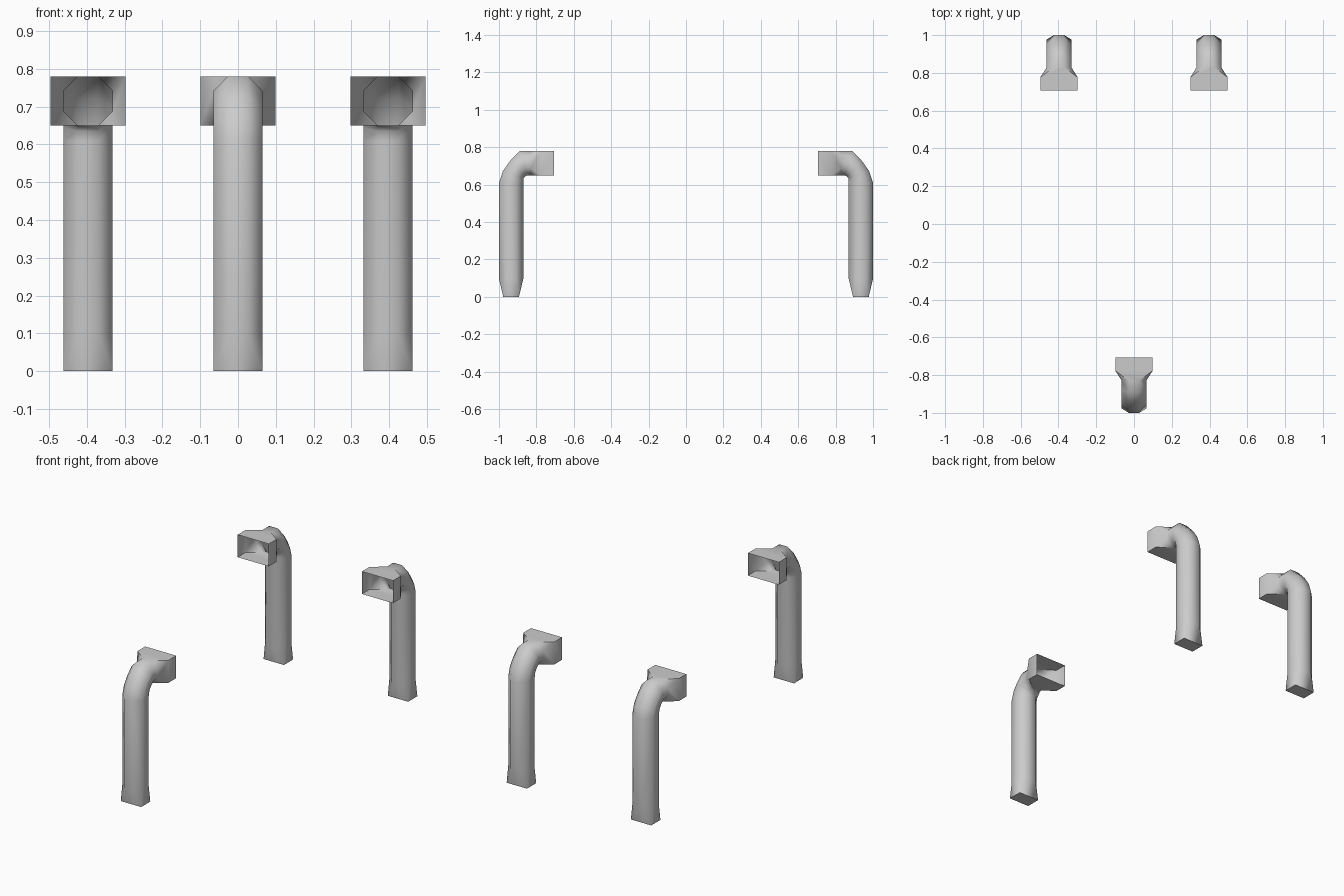
import bpy, bmesh, math
from mathutils import Vector

if "Cube" in bpy.data.objects:
    bpy.data.objects.remove(bpy.data.objects["Cube"])

R = 0.065   # half width of the tube
W = 0.099   # half width of the mouth
OCT = 0.414  # corner fraction: octagon; 1.0 gives a rectangle

# Sections along the pipe: outer (y, z), inner (y, z), half width, corner fraction
SECTIONS = [
    ((-0.977, 0.0), (-0.893, 0.0), R, 1.0),        # flattened foot
    ((-1.0, 0.097), (-0.87, 0.097), R, OCT),
    ((-1.0, 0.61), (-0.87, 0.61), R, OCT),         # bend
    ((-0.98, 0.67), (-0.868, 0.635), R, OCT),
    ((-0.945, 0.722), (-0.86, 0.643), R, OCT),
    ((-0.89, 0.78), (-0.85, 0.65), R, OCT),
    ((-0.83, 0.78), (-0.83, 0.65), R, OCT),        # flare to mouth
    ((-0.776, 0.78), (-0.776, 0.65), W, 1.0),
    ((-0.706, 0.78), (-0.706, 0.65), W, 1.0),
]


def ring(bm, outer, inner, a, c, x0, side):
    o, i = Vector(outer), Vector(inner)
    mid, half = (o + i) / 2, (o - i) / 2
    verts = []
    for u, v in [(1, c), (c, 1), (-c, 1), (-1, c), (-1, -c), (-c, -1), (c, -1), (1, -c)]:
        p = mid + half * v
        verts.append(bm.verts.new((x0 + a * u, p.x * side, p.y)))
    return verts


def pipe_leg(name, x0, side):
    bm = bmesh.new()
    rings = [ring(bm, *s, x0, side) for s in SECTIONS]
    for r, s in zip(rings, rings[1:]):
        for k in range(8):
            n = (k + 1) % 8
            bm.faces.new((r[k], r[n], s[n], s[k]))
    bm.faces.new(rings[0])   # closed foot, open mouth
    bmesh.ops.remove_doubles(bm, verts=bm.verts, dist=1e-4)
    bmesh.ops.recalc_face_normals(bm, faces=bm.faces)
    me = bpy.data.meshes.new(name)
    bm.to_mesh(me)
    bm.free()
    for p in me.polygons:
        p.use_smooth = True
    me.set_sharp_from_angle(angle=math.radians(55))
    ob = bpy.data.objects.new(name, me)
    bpy.context.collection.objects.link(ob)


# One leg in front, two facing it at the back
pipe_leg("front_leg", 0.0, 1)
pipe_leg("back_leg_left", -0.397, -1)
pipe_leg("back_leg_right", 0.397, -1)
